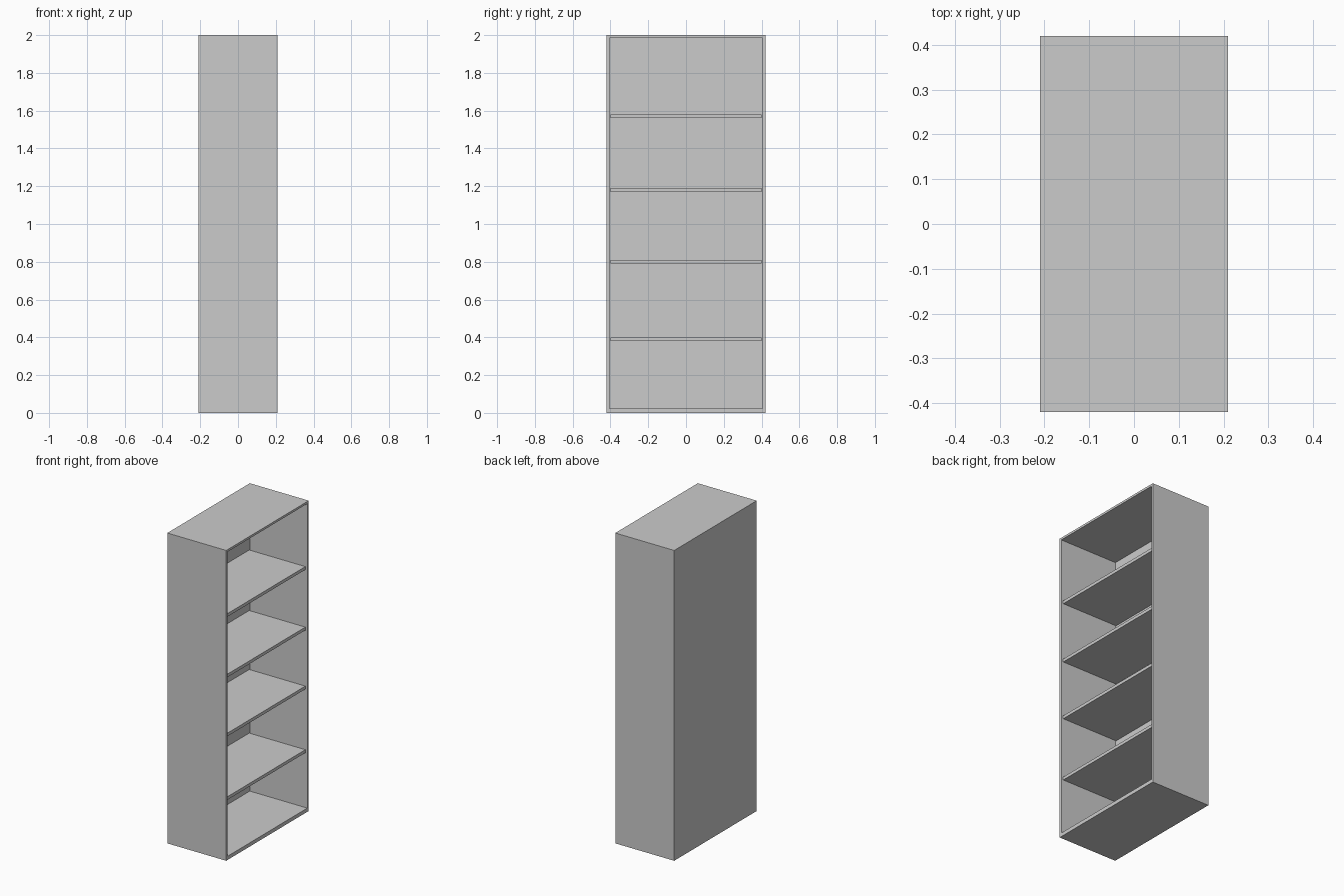
import bpy, bmesh
from mathutils import Vector, Matrix

if "Cube" in bpy.data.objects:
    bpy.data.objects.remove(bpy.data.objects["Cube"])

DEPTH, WIDTH, HEIGHT = 0.42, 0.84, 2.0
WALL, BACK, FLOOR = 0.02, 0.01, 0.024


def box_bmesh(lo, hi):
    lo, hi = Vector(lo), Vector(hi)
    bm = bmesh.new()
    bmesh.ops.create_cube(bm, size=1, matrix=Matrix.Translation((lo + hi) / 2)
                          @ Matrix.Diagonal((*(hi - lo), 1)))
    return bm


def add_object(name, bm):
    mesh = bpy.data.meshes.new(name)
    bm.to_mesh(mesh)
    bm.free()
    obj = bpy.data.objects.new(name, mesh)
    bpy.context.collection.objects.link(obj)
    return obj


# Carcass: solid block hollowed from the open +x side
bm = box_bmesh((-DEPTH / 2, -WIDTH / 2, 0), (DEPTH / 2, WIDTH / 2, HEIGHT))
bm.normal_update()
opening = max(bm.faces, key=lambda f: f.normal.x)
bmesh.ops.inset_individual(bm, faces=[opening], thickness=WALL)
for v in opening.verts:
    if v.co.z < 1:
        v.co.z = FLOOR
inner = bmesh.ops.extrude_discrete_faces(bm, faces=[opening])["faces"][0]
for v in inner.verts:
    v.co.x = -DEPTH / 2 + BACK
bmesh.ops.recalc_face_normals(bm, faces=bm.faces)
add_object("bookcase_carcass", bm)

# Shelves: slightly recessed from the open side
for i, top in enumerate((0.40, 0.81, 1.19, 1.58), 1):
    half = WIDTH / 2 - WALL
    add_object(f"shelf_{i}", box_bmesh((-DEPTH / 2 + BACK, -half, top - 0.02),
                                       (DEPTH / 2 - 0.01, half, top)))
